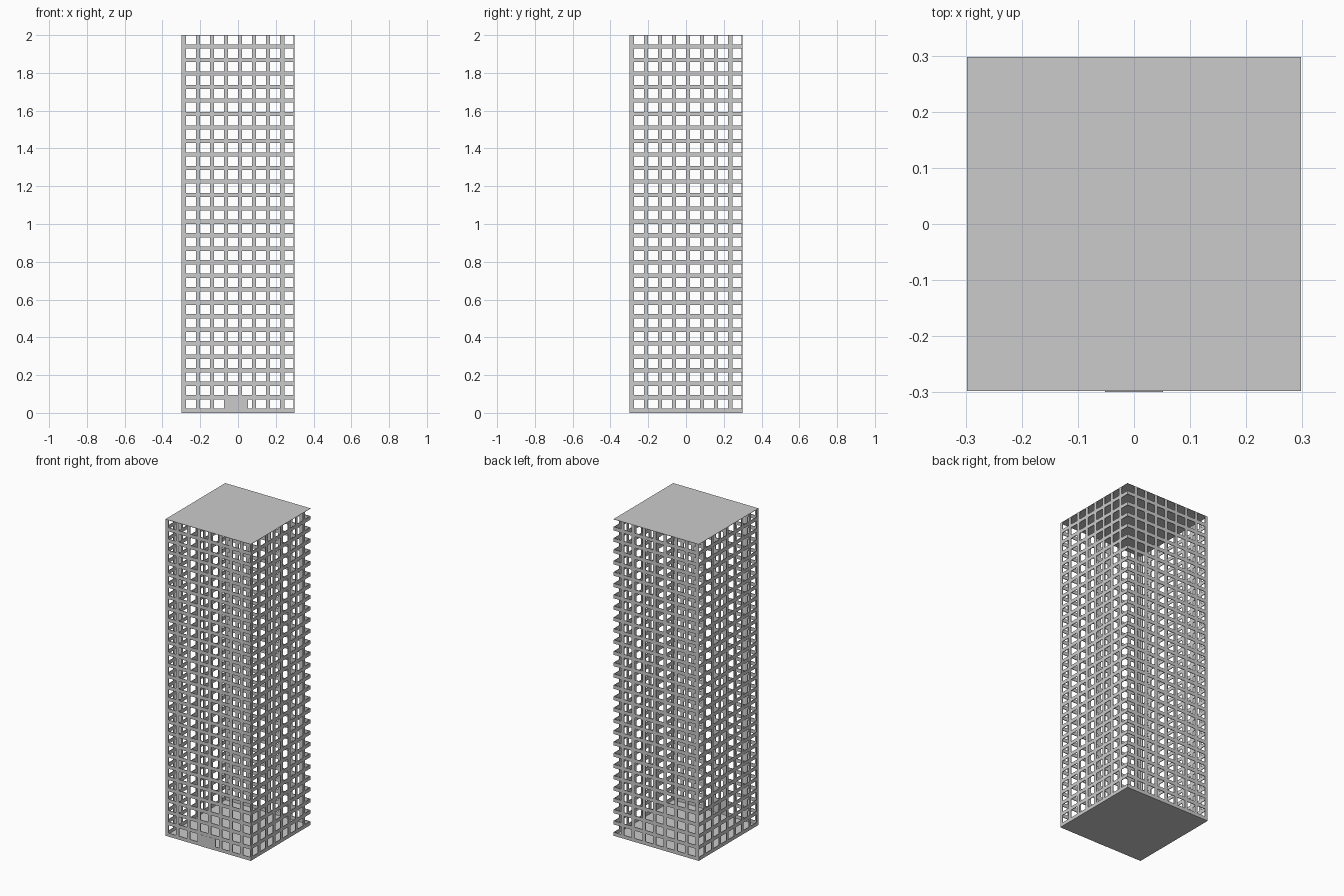
import bpy, bmesh

if "Cube" in bpy.data.objects:
    bpy.data.objects.remove(bpy.data.objects["Cube"])

H = 0.298            # half width of the tower
TOP = 2.0
COLS, ROWS = 8, 28
T = 0.004            # sheet thickness
BAR_U, BAR_Z = 0.0215, 0.0225


def add_object(name, bm):
    mesh = bpy.data.meshes.new(name)
    bm.to_mesh(mesh)
    bm.free()
    obj = bpy.data.objects.new(name, mesh)
    bpy.context.collection.objects.link(obj)
    return obj


def box(name, lo, hi):
    bm = bmesh.new()
    bmesh.ops.create_cube(bm, size=1)
    for v in bm.verts:
        v.co = [(a + b) / 2 + c * (b - a) for a, b, c in zip(lo, hi, v.co)]
    return add_object(name, bm)


def steps(start, pitch, bar, count):
    out = []
    for i in range(count):
        out += [start + i * pitch, start + i * pitch + bar]
    return out + [start + count * pitch]


def lattice(name, place):
    # each cell has a post on its low side and a rail at its bottom
    us = steps(-H, 2 * H / COLS, BAR_U, COLS)
    zs = steps(0, TOP / ROWS, BAR_Z, ROWS)
    bm = bmesh.new()
    grid = [[bm.verts.new(place(u, z)) for z in zs] for u in us]
    for i in range(len(us) - 1):
        for j in range(len(zs) - 1):
            if i % 2 == 0 or j % 2 == 0:
                bm.faces.new((grid[i][j], grid[i + 1][j],
                              grid[i + 1][j + 1], grid[i][j + 1]))
    loose = [v for v in bm.verts if not v.link_faces]
    bmesh.ops.delete(bm, geom=loose, context='VERTS')
    obj = add_object(name, bm)
    mod = obj.modifiers.new("thickness", 'SOLIDIFY')
    mod.thickness = T
    mod.offset = 0
    return obj


# four window walls
D = H - T / 2
lattice("front_wall", lambda u, z: (u, -D, z))
lattice("back_wall", lambda u, z: (u, D, z))
lattice("left_wall", lambda u, z: (-D, u, z))
lattice("right_wall", lambda u, z: (D, u, z))

# roof and floor sheets
box("roof", (-H, -H, TOP - 0.002), (H, H, TOP))
box("floor", (-H, -H, 0), (H, H, 0.002))

# double entrance door
for name, a, b in (("door_left", -0.052, 0.0), ("door_right", 0.0, 0.052)):
    box(name, (a, -H - 0.001, 0), (b, -H + 0.003, 0.073))
